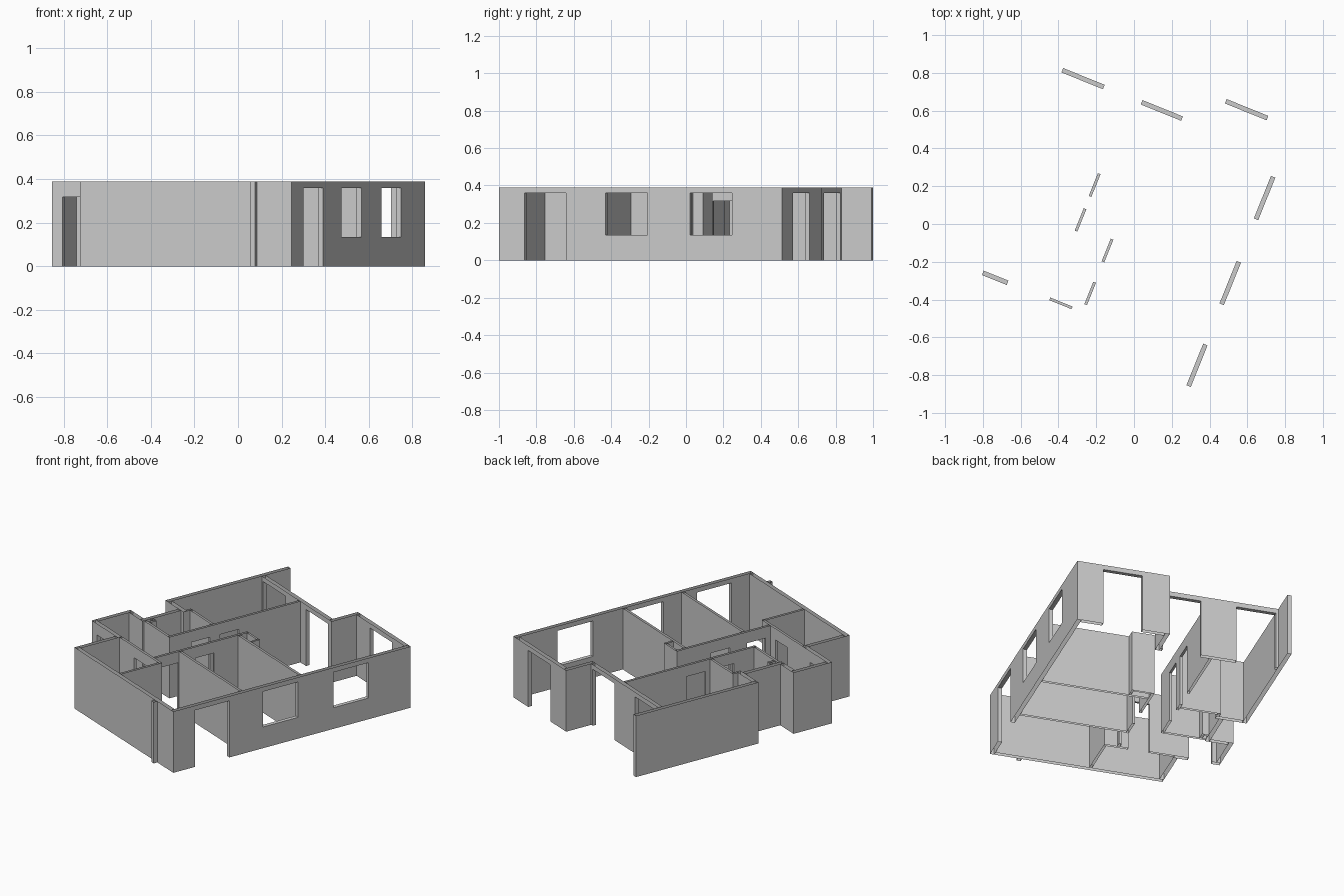
import bpy
import bmesh
import math
from mathutils import Vector, Matrix

if "Cube" in bpy.data.objects:
    bpy.data.objects.remove(bpy.data.objects["Cube"], do_unlink=True)

# Shared sizes
HEIGHT = 0.39
OUTER, INNER = 0.025, 0.015
SILL, HEAD, INNER_HEAD = 0.135, 0.36, 0.318
TURN = Matrix.Rotation(math.radians(-22), 4, "Z")

# Plan lines (u runs across the house, v runs along it)
EAST, WEST = 0.602, -0.697
SOUTH, NORTH, INSET_NORTH = -0.836, 0.797, 0.625
SOUTH_WEST = -0.444
PORCH = -0.552
HALL_SOUTH = -0.542
NOTCH, NOTCH_SOUTH, NOTCH_NORTH = -0.557, -0.287, -0.045
HALL_EAST, HALL_WEST = -0.085, -0.278
STEP = 0.042

plaster = bpy.data.materials.new("grey_plaster")
plaster.use_nodes = True
GREY = (0.6, 0.6, 0.6, 1)
plaster.diffuse_color = GREY
plaster.node_tree.nodes["Principled BSDF"].inputs["Base Color"].default_value = GREY


def window(start, end):
    return (start, end, SILL, HEAD)


def door(start, end, head=HEAD):
    return (start, end, 0, head)


def inner_door(start, end):
    return door(start, end, INNER_HEAD)


def wall(name, axis, side, thick, start, end, openings=()):
    """Hollow wall shell, open above and below, with lined openings."""
    bm = bmesh.new()
    near, far = side, side + thick

    def place(along, across, z):
        point = (across, along, z) if axis == "v" else (along, across, z)
        return TURN @ Vector(point)

    def quad(corners, facing):
        face = bm.faces.new([bm.verts.new(place(*c)) for c in corners])
        face.normal_update()
        if face.normal.dot(place(*facing)) < 0:
            face.normal_flip()

    def panel(a, b, low, high):
        for across, sign in ((near, -1), (far, 1)):
            quad([(a, across, low), (b, across, low),
                  (b, across, high), (a, across, high)], (0, sign, 0))

    def jamb(at, low, high, sign):
        quad([(at, near, low), (at, far, low),
              (at, far, high), (at, near, high)], (sign, 0, 0))

    def ledge(a, b, z, sign):
        quad([(a, near, z), (b, near, z), (b, far, z), (a, far, z)], (0, 0, sign))

    cursor = start
    for a, b, low, high in sorted(openings):
        panel(cursor, a, 0, HEIGHT)
        jamb(a, low, high, 1)
        jamb(b, low, high, -1)
        panel(a, b, high, HEIGHT)
        ledge(a, b, high, -1)
        if low > 0:
            panel(a, b, 0, low)
            ledge(a, b, low, 1)
        cursor = b
    panel(cursor, end, 0, HEIGHT)
    jamb(start, 0, HEIGHT, -1)
    jamb(end, 0, HEIGHT, 1)

    bmesh.ops.remove_doubles(bm, verts=bm.verts, dist=0.0001)
    mesh = bpy.data.meshes.new(name)
    bm.to_mesh(mesh)
    bm.free()
    mesh.materials.append(plaster)
    bpy.context.collection.objects.link(bpy.data.objects.new(name, mesh))


# Outer walls
wall("east_wall", "v", EAST - OUTER, OUTER, SOUTH, NORTH,
     [door(-0.687, -0.45), window(-0.22, 0.022), window(0.265, 0.508)])
wall("south_wall", "u", SOUTH, OUTER, SOUTH_WEST, EAST - OUTER)
wall("south_west_wall", "v", SOUTH_WEST, OUTER, SOUTH + OUTER, PORCH)
wall("porch_wall", "u", PORCH, OUTER, WEST, SOUTH_WEST + OUTER,
     [door(-0.645, -0.504, INNER_HEAD)])
wall("entrance_west_wall", "v", WEST, OUTER, PORCH + OUTER, NOTCH_SOUTH)
wall("entrance_north_wall", "u", NOTCH_SOUTH - OUTER, OUTER, WEST + OUTER, NOTCH)
wall("notch_wall", "v", NOTCH, OUTER, NOTCH_SOUTH - OUTER, NOTCH_NORTH)
wall("bedroom_south_wall", "u", NOTCH_NORTH, OUTER, WEST + OUTER, NOTCH + 2 * OUTER)
wall("bedroom_west_wall", "v", WEST, OUTER, NOTCH_NORTH, NORTH)
wall("inset_north_wall", "u", INSET_NORTH - OUTER, OUTER, WEST + OUTER, STEP,
     [door(-0.657, -0.42), door(-0.204, 0.027)])
wall("step_wall", "v", STEP, OUTER, INSET_NORTH - OUTER, NORTH)
wall("north_wall", "u", NORTH - OUTER, OUTER, STEP + OUTER, EAST - OUTER,
     [door(0.207, 0.445)])
wall("south_fin", "v", 0.408, OUTER, SOUTH - OUTER, SOUTH)

# Inner partitions
wall("hall_west_partition", "v", HALL_WEST, INNER, NOTCH_SOUTH - INNER,
     INSET_NORTH - OUTER, [inner_door(-0.15, -0.022), inner_door(0.048, 0.178)])
wall("hall_east_partition", "v", HALL_EAST, INNER, HALL_SOUTH + INNER, 0.118,
     [inner_door(-0.492, -0.364), inner_door(-0.247, -0.118)])
wall("hall_south_partition", "u", HALL_SOUTH, INNER, SOUTH_WEST + OUTER, INNER / 2,
     [inner_door(-0.265, -0.138)])
wall("south_rooms_partition", "v", -INNER / 2, INNER, SOUTH + OUTER, HALL_SOUTH)
wall("middle_room_south_partition", "u", -0.36, INNER, HALL_EAST + INNER, EAST - OUTER)
wall("middle_room_north_partition", "u", 0.045, INNER, HALL_EAST + INNER, EAST - OUTER)
wall("bath_south_partition", "u", NOTCH_SOUTH - INNER, INNER, NOTCH + OUTER, HALL_WEST)
wall("bath_north_partition", "u", 0, INNER, NOTCH + 2 * OUTER, HALL_WEST)

# Service shafts
wall("living_shaft_side", "v", 0.038, INNER * 0.8, 0.06, 0.118)
wall("living_shaft_front", "u", 0.106, INNER * 0.8, HALL_EAST + INNER, 0.038)
wall("bath_shaft_side", "v", NOTCH + 2 * OUTER - INNER, INNER, NOTCH_NORTH + OUTER, INNER)
wall("bath_corner_shaft_side", "v", NOTCH + 2 * OUTER, INNER, NOTCH_SOUTH, -0.24)
wall("bath_corner_shaft_front", "u", -0.255, INNER, NOTCH + OUTER, NOTCH + 2 * OUTER)
